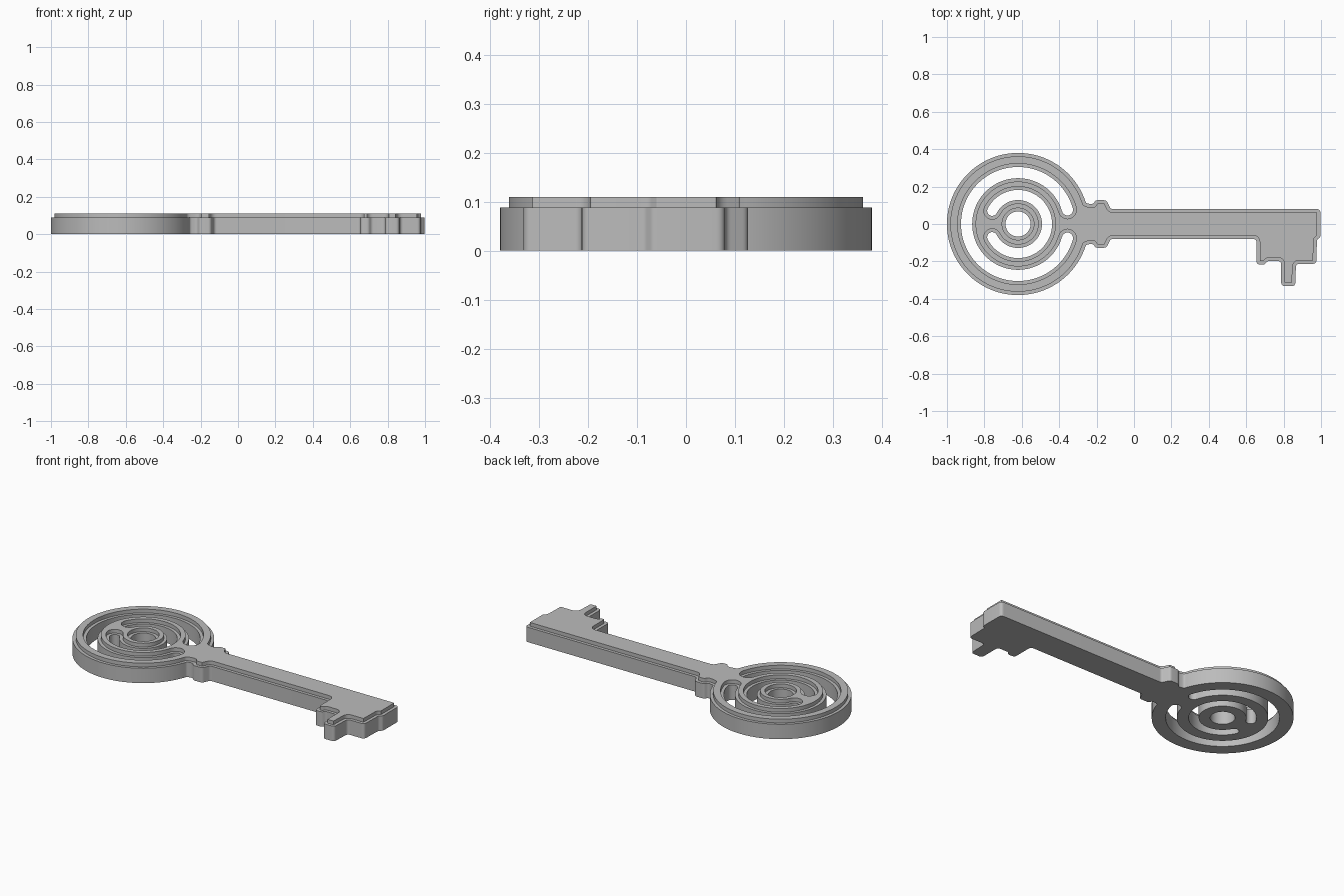
import bpy
from math import radians, tan, cos, sin
from mathutils import Vector

cube = bpy.data.objects.get("Cube")
if cube:
    bpy.data.objects.remove(cube, do_unlink=True)

CENTRE = Vector((-0.62, 0))
LEDGE = 0.018      # width of the step around every edge
STEP_Z, TOP_Z = 0.088, 0.11

grey = bpy.data.materials.new("plain grey")
grey.use_nodes = True
grey.diffuse_color = (0.5, 0.5, 0.5, 1)
grey.node_tree.nodes["Principled BSDF"].inputs["Base Color"].default_value = (0.5, 0.5, 0.5, 1)


def arc(radius, start, end, steps, centre=CENTRE):
    angles = [radians(start + (end - start) * i / steps) for i in range(steps + 1)]
    return [centre + radius * Vector((cos(a), sin(a))) for a in angles]


def circle(radius):
    return arc(radius, 0, 360, 64)[:-1]


def slot(radius, half, start, end):
    """Curved slot with round ends."""
    cap = lambda a, turn: arc(half, a + turn, a + turn + 180, 12,
                              arc(radius, a, a, 1)[0])[1:-1]
    return (arc(radius + half, start, end, 80) + cap(end, 0)
            + arc(radius - half, end, start, 80) + cap(start, 180))


def inset(points, amount):
    """Move every edge of a counterclockwise outline inward."""
    result = []
    for i, p in enumerate(points):
        a = (p - points[i - 1]).normalized()
        b = (points[(i + 1) % len(points)] - p).normalized()
        na, nb = Vector((-a.y, a.x)), Vector((-b.y, b.x))
        result.append(p + (na + nb) * amount / (1 + na.dot(nb)))
    return result


def rounded(points, radius, amount):
    """Round the real corners, leaving arc points alone."""
    result = []
    for i, p in enumerate(points):
        back = points[i - 1] - p
        ahead = points[(i + 1) % len(points)] - p
        turn = (-back).angle(ahead)
        if turn < radians(10):
            result.append(p)
            continue
        convex = ahead.x * back.y - ahead.y * back.x > 0
        r = max(0.004, radius - amount) if convex else radius + amount
        reach = r * tan(turn / 2)
        s = p + back.normalized() * min(reach, back.length * 0.48)
        e = p + ahead.normalized() * min(reach, ahead.length * 0.48)
        for k in range(7):
            t = k / 6
            result.append(s * (1 - t) ** 2 + p * 2 * t * (1 - t) + e * t * t)
    return result


# Outline: bow ring, collar, stem and bit
collar = [(-0.22, -0.105), (-0.205, -0.127), (-0.147, -0.127), (-0.125, -0.08)]
bit = [(0.655, -0.08), (0.655, -0.217), (0.698, -0.217), (0.715, -0.198),
       (0.787, -0.198), (0.787, -0.332), (0.862, -0.332), (0.866, -0.213),
       (0.975, -0.213), (0.978, -0.085), (0.997, -0.068), (0.997, 0.08)]
outline = arc(0.38, 17, 343, 120) + [Vector(p) for p in collar + bit]
outline += [Vector((x, -y)) for x, y in reversed(collar)]


def layer(name, amount, low, high):
    """One flat slab of the key, with its holes."""
    curve = bpy.data.curves.new(name, "CURVE")
    curve.dimensions = "2D"
    curve.fill_mode = "BOTH"
    curve.extrude = (high - low) / 2
    loops = [rounded(inset(outline, amount), 0.02, amount),
             slot(0.275, 0.03 + amount, 16, 344),
             slot(0.155, 0.027 + amount, -153, 153),
             circle(0.067 + amount)]
    for loop in loops:
        spline = curve.splines.new("POLY")
        spline.points.add(len(loop) - 1)
        for point, p in zip(spline.points, loop):
            point.co = (p.x, p.y, 0, 1)
        spline.use_cyclic_u = True
    obj = bpy.data.objects.new(name, curve)
    obj.location.z = (low + high) / 2
    bpy.context.collection.objects.link(obj)
    bpy.ops.object.select_all(action="DESELECT")
    obj.select_set(True)
    bpy.context.view_layer.objects.active = obj
    bpy.ops.object.convert(target="MESH")
    obj = bpy.context.object
    obj.data.materials.clear()
    obj.data.materials.append(grey)
    bpy.ops.object.shade_smooth_by_angle(angle=radians(30))


layer("key_body", 0, 0, STEP_Z)
layer("key_raised_face", LEDGE, STEP_Z, TOP_Z)
